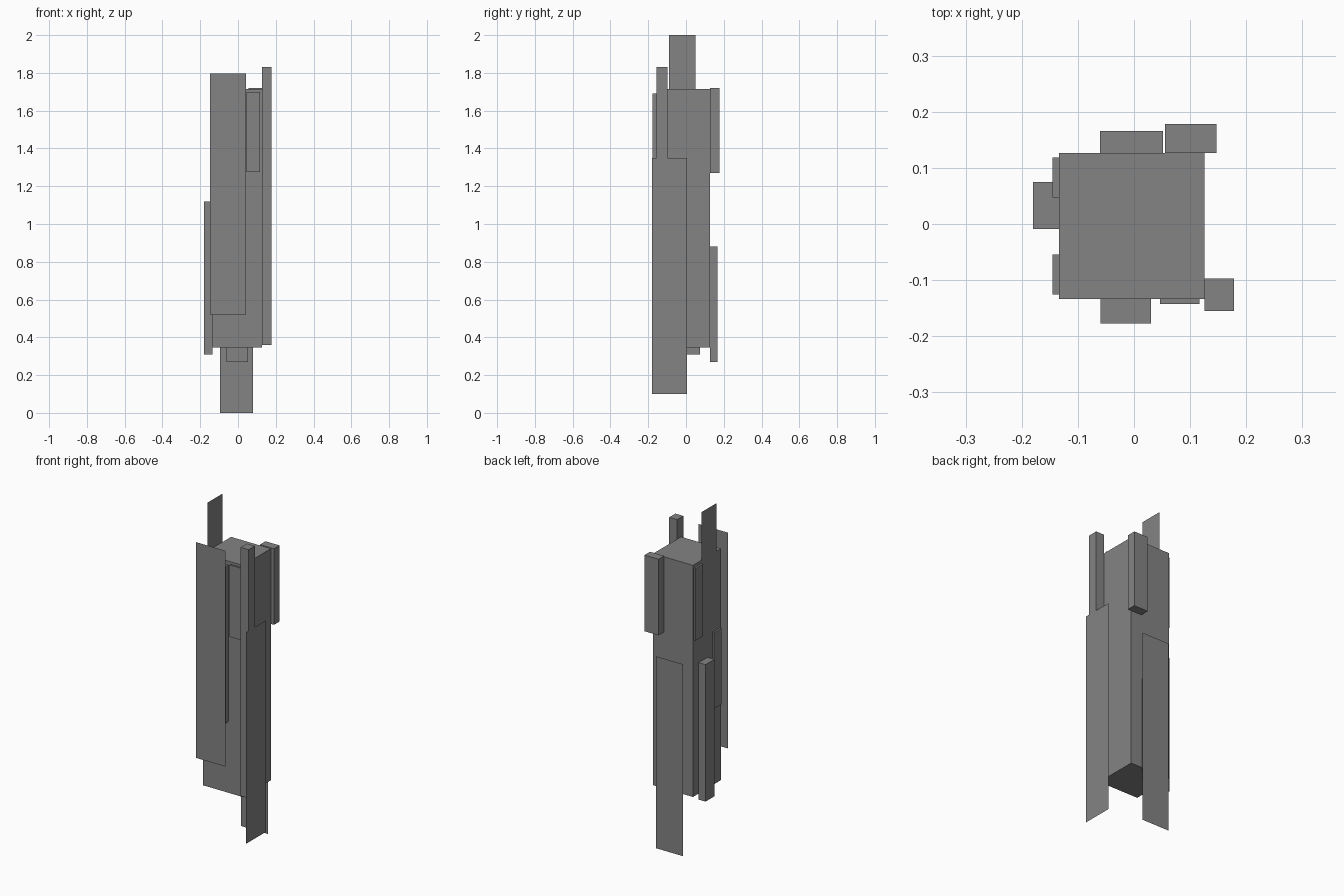
import bpy

if "Cube" in bpy.data.objects:
    bpy.data.objects.remove(bpy.data.objects["Cube"])

# One flat grey for the whole model
grey = bpy.data.materials.new("stone_grey")
grey.diffuse_color = (0.23, 0.23, 0.23, 1)
grey.use_nodes = True
grey.node_tree.nodes["Principled BSDF"].inputs["Base Color"].default_value = grey.diffuse_color


def make_object(name, verts, faces):
    mesh = bpy.data.meshes.new(name)
    mesh.from_pydata(verts, [], faces)
    mesh.materials.append(grey)
    obj = bpy.data.objects.new(name, mesh)
    bpy.context.collection.objects.link(obj)
    return obj


def box(name, xs, ys, zs):
    verts = [(x, y, z) for x in xs for y in ys for z in zs]
    faces = [(0, 1, 3, 2), (4, 6, 7, 5), (0, 4, 5, 1),
             (2, 3, 7, 6), (0, 2, 6, 4), (1, 5, 7, 3)]
    return make_object(name, verts, faces)


def sheet(name, axis, at, span, zs, flip=False):
    """Flat upright sheet, constant on the given axis."""
    corners = [(span[0], zs[0]), (span[1], zs[0]), (span[1], zs[1]), (span[0], zs[1])]
    verts = [(at, s, z) if axis == "x" else (s, at, z) for s, z in corners]
    return make_object(name, verts, [(3, 2, 1, 0) if flip else (0, 1, 2, 3)])


# Main column
L, R, F, B = -0.134, 0.126, -0.1335, 0.1265
box("column", (L, R), (F, B), (0.345, 1.715))

# Blocks standing out of the front
box("front_block", (-0.06, 0.03), (-0.1775, F), (0.765, 1.692))
box("front_plate", (0.046, 0.117), (-0.143, F), (1.275, 1.70))

# Corner post on the right side
box("right_post", (R, 0.178), (-0.155, -0.097), (0.36, 1.83))

# Blocks on the back
box("back_low_block", (-0.061, 0.052), (B, 0.1655), (0.27, 0.88))
box("back_high_block", (0.055, 0.147), (B, 0.178), (1.27, 1.72))

# Blocks on the left side
box("left_block", (-0.18, L), (-0.0085, 0.0745), (0.31, 1.12))
box("left_high_plate", (-0.145, L), (0.0475, 0.1185), (1.27, 1.695))
box("left_mid_plate", (-0.145, L), (-0.1255, -0.0545), (0.80, 1.25))

# Thin sheets hanging on each side
sheet("front_sheet", "y", -0.178, (-0.149, 0.043), (0.52, 1.796))
sheet("back_sheet", "y", 0.166, (-0.096, 0.08), (0.0, 1.135), flip=True)
sheet("right_sheet", "x", 0.1785, (-0.179, 0.006), (0.10, 1.35))
sheet("left_sheet", "x", -0.1355, (-0.091, 0.049), (1.08, 2.0), flip=True)
